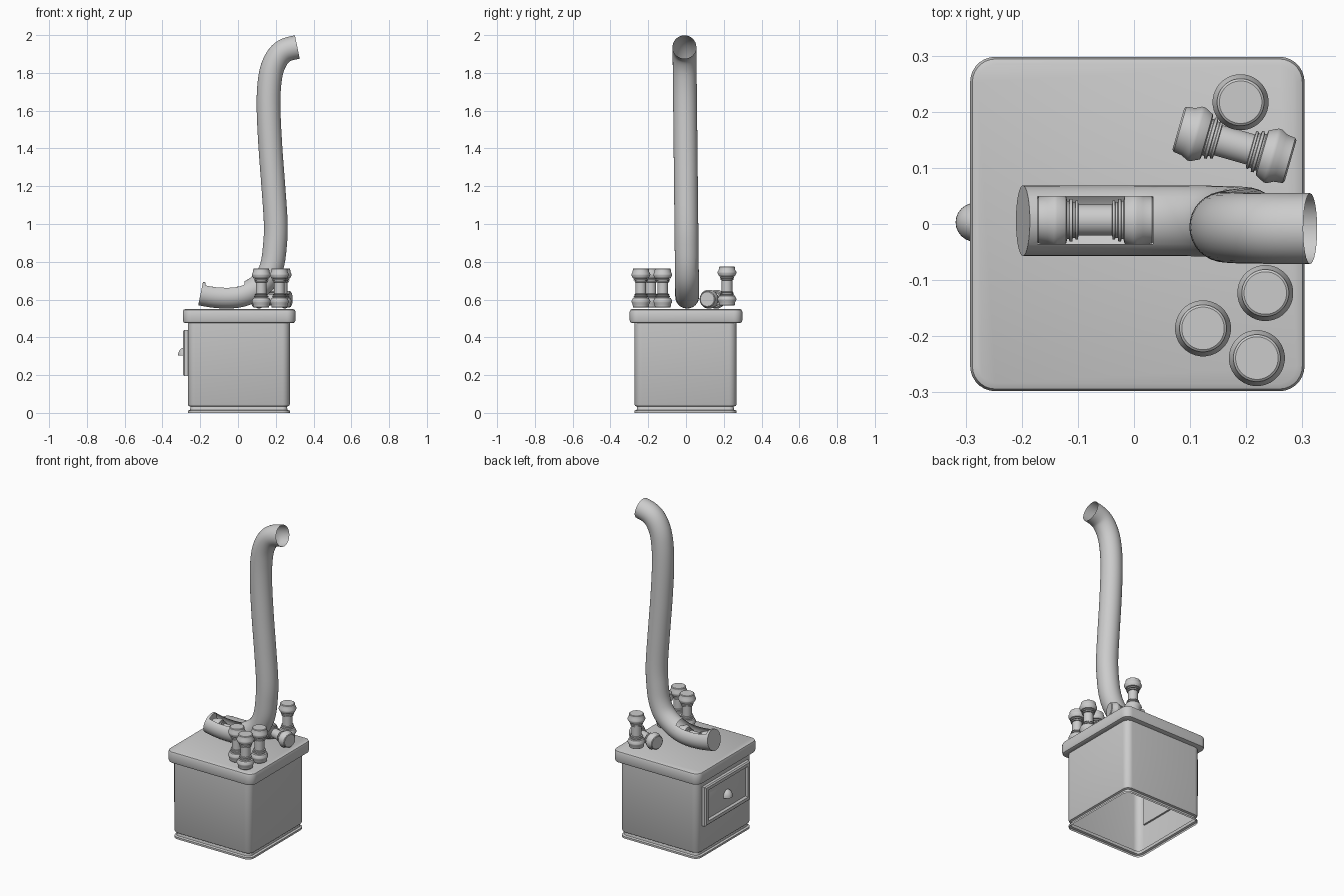
import bpy, bmesh, math
from mathutils import Vector, Matrix

if "Cube" in bpy.data.objects:
    bpy.data.objects.remove(bpy.data.objects["Cube"])


def finish(name, bm, angle=35, recalc=True):
    bmesh.ops.remove_doubles(bm, verts=bm.verts, dist=1e-5)
    if recalc:
        bmesh.ops.recalc_face_normals(bm, faces=bm.faces)
    me = bpy.data.meshes.new(name)
    bm.to_mesh(me)
    bm.free()
    ob = bpy.data.objects.new(name, me)
    bpy.context.collection.objects.link(ob)
    bpy.ops.object.select_all(action='DESELECT')
    ob.select_set(True)
    bpy.context.view_layer.objects.active = ob
    bpy.ops.object.shade_smooth_by_angle(angle=math.radians(angle))
    return ob


def skin(bm, rings, caps):
    loops = [[bm.verts.new(p) for p in ring] for ring in rings]
    n = len(loops[0])
    for a, b in zip(loops, loops[1:]):
        for i in range(n):
            j = (i + 1) % n
            bm.faces.new((a[i], a[j], b[j], b[i]))
    if caps[0]:
        bm.faces.new(loops[0][::-1])
    if caps[1]:
        bm.faces.new(loops[-1])


def rounded(hx, hy, r, z, seg=8):
    """Rounded rectangle ring, a circle when r equals both half sizes."""
    pts = []
    for k, (sx, sy) in enumerate(((1, 1), (-1, 1), (-1, -1), (1, -1))):
        for i in range(seg):
            t = (k + (i + (0.5 if r == hx else 0)) / (seg if r == hx else seg - 1)) * math.pi / 2
            pts.append(Vector((sx * (hx - r) + r * math.cos(t),
                               sy * (hy - r) + r * math.sin(t), z)))
    return pts


def loft(name, profile, h, r, caps, loc):
    """profile: (inset, z) pairs swept around a rounded square."""
    bm = bmesh.new()
    skin(bm, [rounded(h - i, h - i, r - i, z) for i, z in profile], caps)
    bmesh.ops.translate(bm, verts=bm.verts, vec=loc)
    return finish(name, bm)


# Cabinet: hollow body with plinth, open underneath
loft("cabinet_body", [(0.0, 0), (0.0, 0.012), (0.012, 0.016), (0.015, 0.033),
                      (0.004, 0.037), (0.0, 0.045), (0.0, 0.48)],
     0.27, 0.04, (False, False), (0.004, -0.003, 0))

# Worktop slab with softened edges
loft("worktop", [(0.014, 0.475), (0.004, 0.479), (0.0, 0.489), (0.0, 0.536),
                 (0.004, 0.546), (0.014, 0.55)],
     0.298, 0.045, (True, True), (0.006, 0.0, 0))


# Drawer front on the left side: stepped frame around a recessed panel
def rect(x, inset):
    y, z = 0.222 - inset, 0.122 - inset
    return [(x, a * y, 0.318 + b * z) for a, b in ((1, 1), (-1, 1), (-1, -1), (1, -1))]


bm = bmesh.new()
skin(bm, [rect(x, i) for x, i in ((-0.255, 0), (-0.284, 0), (-0.291, 0.007), (-0.291, 0.026),
                                  (-0.279, 0.034), (-0.279, 0.04), (-0.284, 0.056))],
     (True, True))
finish("drawer_front", bm, 20)

# Cup pull: half dome with a flat underside
bm = bmesh.new()
bmesh.ops.create_uvsphere(bm, u_segments=24, v_segments=16, radius=1)
cut = bmesh.ops.bisect_plane(bm, geom=bm.verts[:] + bm.edges[:] + bm.faces[:],
                             plane_co=(0, 0, 0), plane_no=(0, 0, 1), clear_inner=True)
bmesh.ops.holes_fill(bm, edges=[e for e in bm.edges if e.is_boundary])
bmesh.ops.scale(bm, verts=bm.verts, vec=(0.036, 0.035, 0.043))
bmesh.ops.translate(bm, verts=bm.verts, vec=(-0.282, 0.003, 0.303))
finish("drawer_pull", bm)

# Transport tube: path points in the xz plane, smoothed
PATH = [(-.198, .632), (-.1, .617), (0, .62), (.08, .65), (.145, .705), (.18, .78),
        (.195, .88), (.2, 1.0), (.187, 1.2), (.172, 1.4), (.162, 1.6), (.166, 1.74),
        (.187, 1.84), (.235, 1.91), (.314, 1.937)]
P = [Vector((x, 0.006 - 0.014 * (z - 0.62) / 1.3, z)) for x, z in PATH]
P = [2 * P[0] - P[1]] + P + [P[-1] * 2 - P[-2]]
P[0].z += 0.01
P[-1].z -= 0.022
line = []
for a, b, c, d in zip(P, P[1:], P[2:], P[3:]):
    for i in range(6):
        t = i / 6
        line.append(0.5 * (2 * b + (c - a) * t + (2 * a - 5 * b + 4 * c - d) * t * t
                           + (3 * b - a - 3 * c + d) * t ** 3))
line.append(P[-2])
side = Vector((0, 1, 0))
R = 0.063
rings = []
for i, p in enumerate(line):
    tan = (line[min(i + 1, len(line) - 1)] - line[max(i - 1, 0)]).normalized()
    nor = tan.cross(side).normalized()
    rings.append([p + R * (math.cos(a) * side + math.sin(a) * nor)
                  for a in (k * math.tau / 32 for k in range(32))])
bm = bmesh.new()
skin(bm, rings, (True, False))

# Loading slot cut in the top of the lower run
X0, X1, Y0, Y1 = -0.172, 0.034, -0.036, 0.049
for co, no in (((X0, 0, 0), (1, 0, 0)), ((X1, 0, 0), (1, 0, 0)),
               ((0, Y0, 0), (0, 1, 0)), ((0, Y1, 0), (0, 1, 0))):
    low = {f for f in bm.faces if f.calc_center_median().z < 0.8 and len(f.verts) < 20}
    geom = list(low | {e for f in low for e in f.edges} | {v for f in low for v in f.verts})
    bmesh.ops.bisect_plane(bm, geom=geom, plane_co=co, plane_no=no)
gone = []
for f in bm.faces:
    c = f.calc_center_median()
    if X0 < c.x < X1 and Y0 < c.y < Y1 and 0.63 < c.z < 0.8:
        gone.append(f)
bmesh.ops.delete(bm, geom=gone, context='FACES')
finish("transport_tube", bm)

# Canisters: turned profile (radius, height along axis), mirrored about the middle
HALF = [(0.038, -0.104), (0.042, -0.101), (0.044, -0.085), (0.050, -0.074), (0.050, -0.068),
        (0.042, -0.052), (0.034, -0.050), (0.034, -0.047), (0.038, -0.046), (0.038, -0.041),
        (0.032, -0.040), (0.032, -0.036), (0.035, -0.035), (0.035, -0.031), (0.028, -0.030)]
PROFILE = HALF + [(r, -z) for r, z in reversed(HALF)]


def canister(name, loc, rot=None):
    bm = bmesh.new()
    skin(bm, [rounded(r, r, r, z) for r, z in PROFILE], (True, True))
    m = Matrix.Translation(loc)
    if rot is not None:
        m = m @ Matrix.Rotation(rot, 4, 'Z') @ Matrix.Rotation(math.pi / 2, 4, 'Y')
    bmesh.ops.transform(bm, matrix=m, verts=bm.verts)
    finish(name, bm, 30)


for i, (x, y) in enumerate(((0.19, 0.217), (0.234, -0.123), (0.123, -0.186), (0.219, -0.239))):
    canister(f"standing_canister_{i + 1}", (x, y, 0.661 if i else 0.672))
canister("lying_canister", (0.179, 0.141, 0.602), math.radians(-16))
canister("loaded_canister", (-0.069, 0.007, 0.62), 0.0)
